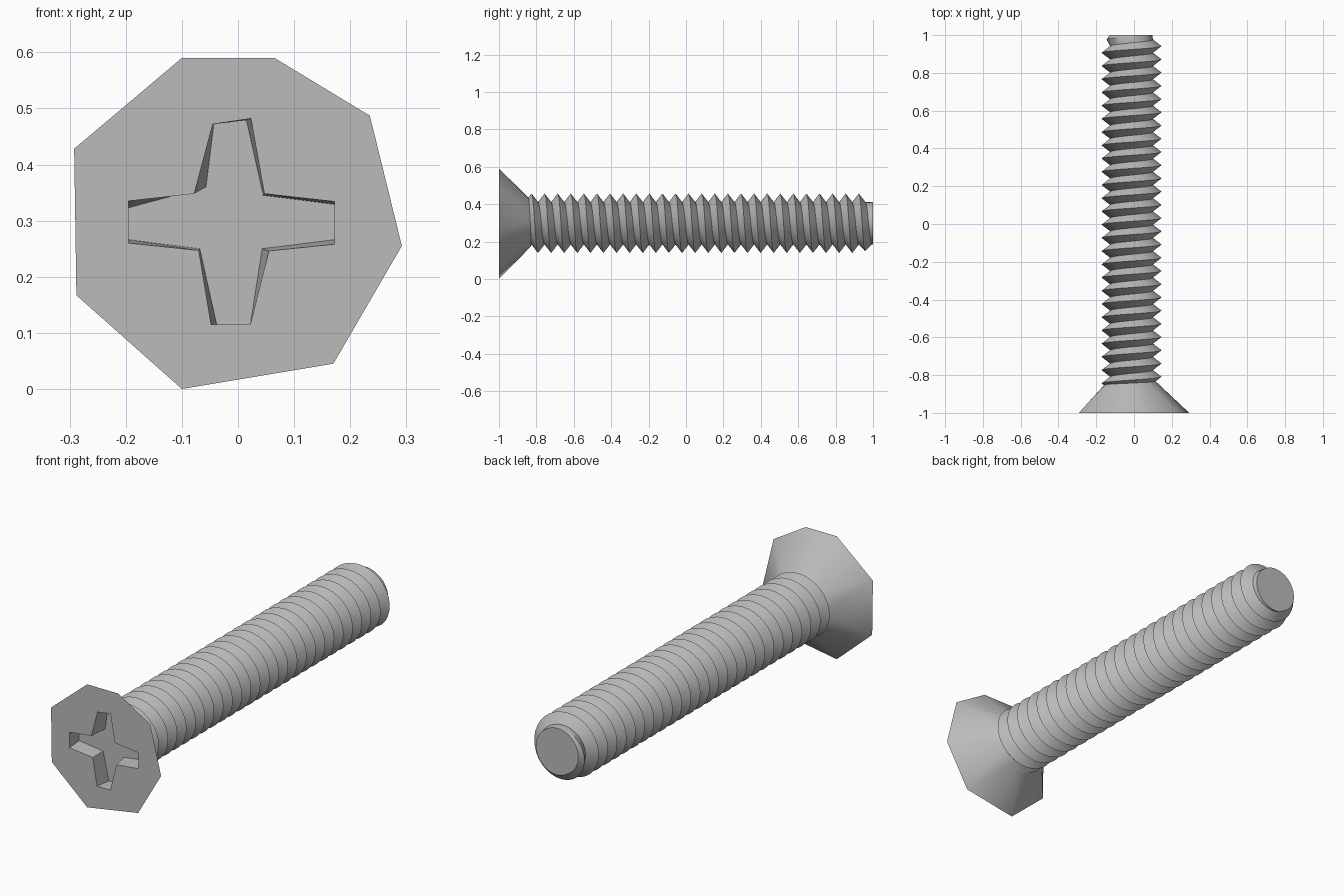
import bpy
import bmesh
from math import sin, cos, pi, radians

if "Cube" in bpy.data.objects:
    bpy.data.objects.remove(bpy.data.objects["Cube"], do_unlink=True)

# Axis of the shaft and main sizes
AXIS_X, AXIS_Z = -0.013, 0.298
FRONT, NECK, TIP = -1.0, -0.83, 1.0
CREST_R, ROOT_R, PITCH = 0.159, 0.113, 0.07
STEPS = 32

steel = bpy.data.materials.new("steel grey")
steel.use_nodes = True
colour = (0.5, 0.5, 0.5, 1)
steel.diffuse_color = colour
steel.node_tree.nodes["Principled BSDF"].inputs["Base Color"].default_value = colour


def finish(bm, name, angle):
    bmesh.ops.recalc_face_normals(bm, faces=bm.faces)
    mesh = bpy.data.meshes.new(name)
    bm.to_mesh(mesh)
    bm.free()
    mesh.materials.append(steel)
    obj = bpy.data.objects.new(name, mesh)
    bpy.context.collection.objects.link(obj)
    bpy.ops.object.select_all(action='DESELECT')
    obj.select_set(True)
    bpy.context.view_layer.objects.active = obj
    bpy.ops.object.shade_smooth_by_angle(angle=radians(angle))
    return obj


def polar(r, a, y):
    return (AXIS_X + r * cos(a), y, AXIS_Z + r * sin(a))


def loop(bm, coords):
    """Closed ring of edges through the given points."""
    verts = [bm.verts.new(c) for c in coords]
    return verts, [bm.edges.new((v, verts[i - 1])) for i, v in enumerate(verts)]


# Countersunk head with a tapered cross socket
rim = [(-0.10, 0.59), (0.065, 0.59), (0.235, 0.487), (0.292, 0.255),
       (0.17, 0.045), (-0.10, 0.0), (-0.288, 0.167), (-0.292, 0.428)]
cross = [(-0.045, 0.472), (0.023, 0.482), (0.047, 0.348), (0.172, 0.334),
         (0.172, 0.258), (0.055, 0.246), (0.022, 0.115), (-0.048, 0.115),
         (-0.07, 0.247), (-0.195, 0.26), (-0.195, 0.335), (-0.078, 0.348)]
floor = [(-0.043, 0.472), (0.015, 0.479), (0.045, 0.345), (0.172, 0.329),
         (0.172, 0.266), (0.043, 0.25), (0.022, 0.115), (-0.038, 0.115),
         (-0.068, 0.25), (-0.195, 0.266), (-0.195, 0.323), (-0.057, 0.36)]

bm = bmesh.new()
_, rim_edges = loop(bm, [(x, FRONT, z) for x, z in rim])
cross_verts, cross_edges = loop(bm, [(x, FRONT, z) for x, z in cross])
floor_verts, _ = loop(bm, [(x, FRONT + 0.075, z) for x, z in floor])
neck_verts, neck_edges = loop(
    bm, [polar(0.125, pi / 2 - 2 * pi * i / 24, NECK) for i in range(24)])
bmesh.ops.triangle_fill(bm, edges=rim_edges + cross_edges, use_beauty=True,
                        normal=(0, -1, 0))
for i in range(len(cross)):
    bm.faces.new((cross_verts[i - 1], cross_verts[i], floor_verts[i], floor_verts[i - 1]))
bm.faces.new(floor_verts)
bmesh.ops.bridge_loops(bm, edges=rim_edges + neck_edges)
bm.faces.new(neck_verts)
finish(bm, "screw_head", 35)

# Threaded shaft: a helical ridge, narrowed near the tip
bm = bmesh.new()
turns = round((TIP - NECK) / PITCH) + 4
crests, roots = [], []
for i in range(turns * STEPS):
    a = pi / 2 - 2 * pi * i / STEPS
    y = NECK + 0.004 + PITCH * (i / STEPS - 2)
    for row, r, yy in ((crests, CREST_R, y), (roots, ROOT_R, y + PITCH / 2)):
        taper = 0.108 + max(0.0, TIP - yy)
        row.append(bm.verts.new(polar(min(r, taper), a, yy)))
for i in range(len(crests) - STEPS - 1):
    bm.faces.new((crests[i], crests[i + 1], roots[i + 1], roots[i]))
    bm.faces.new((roots[i], roots[i + 1], crests[i + STEPS + 1], crests[i + STEPS]))
bmesh.ops.remove_doubles(bm, verts=bm.verts, dist=0.0001)

# Trim both ends square and cap them
for y, side in ((NECK - 0.022, -1), (TIP, 1)):
    cut = bmesh.ops.bisect_plane(bm, geom=bm.verts[:] + bm.edges[:] + bm.faces[:],
                                 plane_co=(0, y, 0), plane_no=(0, side, 0),
                                 clear_outer=True)
    edges = [e for e in cut["geom_cut"] if isinstance(e, bmesh.types.BMEdge)]
    bmesh.ops.holes_fill(bm, edges=edges, sides=0)
finish(bm, "threaded_shaft", 30)
